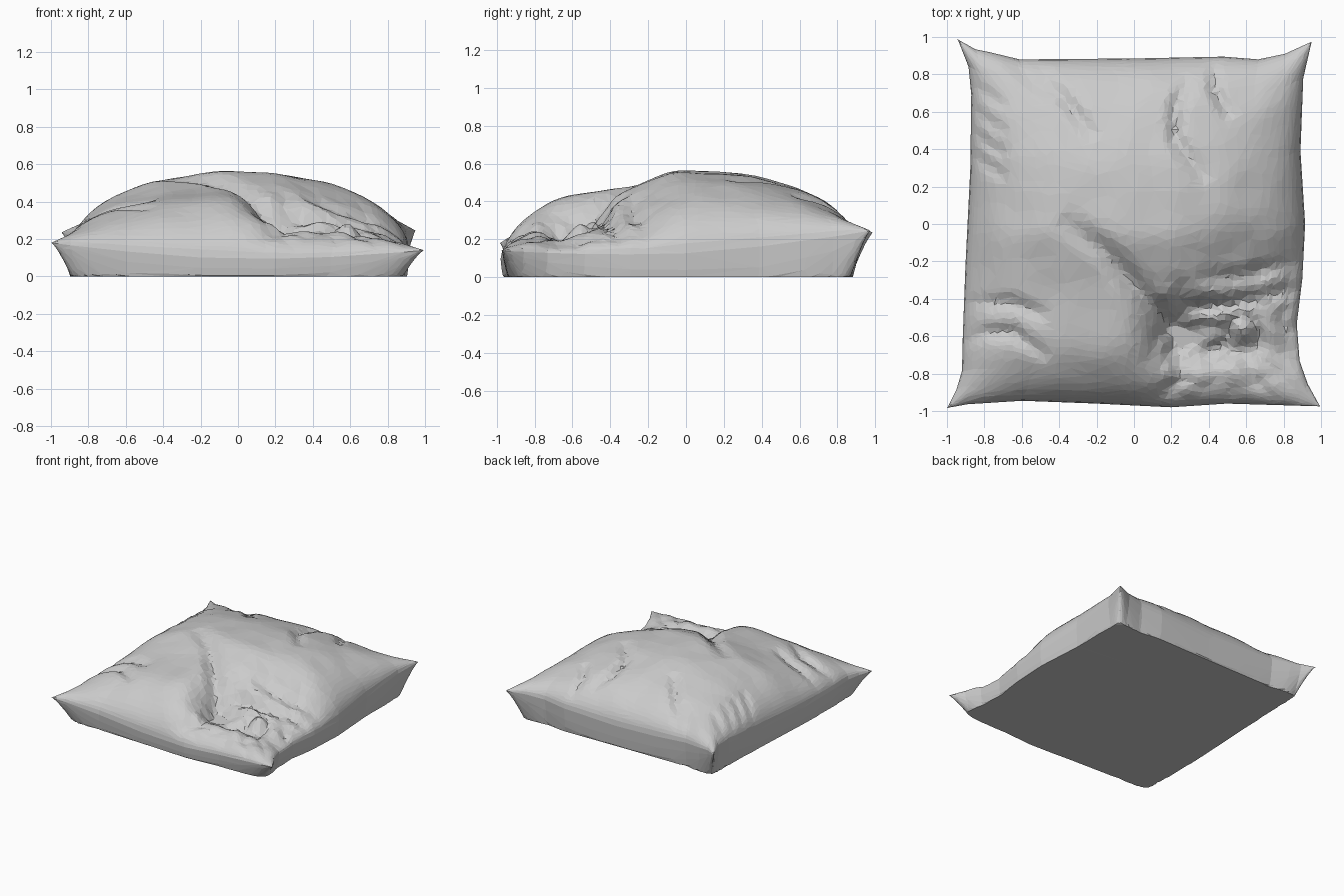
import bpy, bmesh, math, random
from mathutils import Vector, noise

if "Cube" in bpy.data.objects:
    bpy.data.objects.remove(bpy.data.objects["Cube"])

N = 90  # grid cells per side
random.seed(4)


def smooth(a, b, x):
    t = max(0.0, min(1.0, (x - a) / (b - a)))
    return t * t * (3 - 2 * t)


def curve(pts, t):
    for (a, p), (b, q) in zip(pts, pts[1:]):
        if t <= b:
            return p + (q - p) * (t - a) / (b - a)
    return pts[-1][1]


# plan outline of each edge: (parameter along edge, position)
LEFT = [(-1, -1), (-.9, -.95), (-.8, -.92), (-.6, -.915), (-.2, -.90), (.3, -.875),
        (.7, -.87), (.85, -.885), (1, -.945)]
RIGHT = [(-1, .995), (-.88, .93), (-.75, .885), (-.55, .87), (-.3, .90), (0, .915),
         (.4, .89), (.8, .905), (1, .95)]
FRONT = [(-1, -.985), (-.9, -.965), (-.6, -.945), (-.2, -.96), (.2, -.98), (.5, -.96), (1, -.975)]
BACK = [(-1, .99), (-.9, .935), (-.8, .915), (-.65, .88), (0, .885), (.5, .895),
        (.7, .88), (.85, .91), (1, .975)]

# folds: (path, width, depth), positive depth is a groove
FOLDS = [
    ([(-.40, .03), (-.15, -.15), (.05, -.38), (.22, -.58), (.3, -.66)], .06, .06),
    ([(.30, .80), (.22, .62), (.22, .45), (.40, .22)], .04, .04),
    ([(.43, .88), (.43, .72), (.52, .56)], .035, .04),
    ([(-.55, .88), (-.36, .65), (-.2, .45)], .04, .035),
    ([(-.68, .88), (-.42, .66)], .04, .025),
    ([(-.95, -.65), (-.8, -.58), (-.65, -.58), (-.45, -.72)], .04, .045),
    ([(-.95, -.42), (-.65, -.42), (-.45, -.5)], .04, .03),
    ([(1, -.16), (.7, -.25), (.35, -.3)], .045, .03),
    ([(1, -.33), (.55, -.42), (.2, -.48)], .045, .045),
    ([(.15, -.55), (.4, -.68), (.9, -.62)], .045, .025),
    ([(.25, -.5), (.5, -.5), (.8, -.58)], .04, -.02),
    ([(.08, -.97), (.25, -.83), (.2, -.6)], .045, .04),
    ([(.5, -.9), (.9, -.76)], .045, .025),
] + [([(-.92, y + .03), (-.68, y - .14)], .035, .025) for y in (.76, .62, .5, .38)]


def fold_height(x, y):
    p, h = Vector((x, y)), 0.0
    for path, w, depth in FOLDS:
        best, along, k = 9.0, 0.0, len(path) - 1
        for i, (a, b) in enumerate(zip(path, path[1:])):
            a, b = Vector(a), Vector(b)
            t = max(0, min(1, (p - a).dot(b - a) / (b - a).length_squared))
            d = (p - a.lerp(b, t)).length
            if d < best:
                best, along = d, (i + t) / k
        h -= depth * math.sin(math.pi * along) ** .6 * math.exp(-(best / w) ** 2)
    return h


def spread(s):
    s = 2 * s / N - 1
    return .75 * math.sin(s * math.pi / 2) + .25 * s


def point(i, j, top):
    # jitter inner points so the facets are irregular
    if top and 1 < i < N - 1 and 1 < j < N - 1:
        i += random.uniform(-.4, .4)
        j += random.uniform(-.4, .4)
    u, v = spread(i), spread(j)
    a, b = (u + 1) / 2, (v + 1) / 2
    x = curve(LEFT, v) * (1 - a) + curve(RIGHT, v) * a
    y = curve(FRONT, u) * (1 - b) + curve(BACK, u) * b
    corner = (.18 * (1 - a) + .14 * a) * (1 - b) + (.235 * (1 - a) + .245 * a) * b
    seam = corner - .065 * (1 - abs(u * v) ** 1.7)
    puff = max(0, 1 - abs(u) ** 1.95) ** .48 * max(0, 1 - abs(v) ** 2) ** .52
    if not top:
        # underside rolls in quickly to the flat base
        return x, y, seam * max(0, 1 - (6.5 * puff) ** 1.4)
    # collapsed front right corner and gentler slope above it
    slump = max(smooth(-.05, .35, x) * smooth(-.2, -.62, y) * (1 - .45 * smooth(-.66, -.86, y)),
                .5 * smooth(.15, .65, x) * smooth(.1, -.4, y))
    h = .425 * puff * (1 - .6 * slump)
    h -= .055 * puff * smooth(-.02, -.35, y) * smooth(-.75, -.4, y) * (1 - slump)
    dent = math.exp(-((x - .2) / .14) ** 2 - ((y + .58) / .12) ** 2)
    # crumpled cloth, strongest in the slumped corner
    n = abs(noise.noise(Vector((x * 6, y * 7, 3)))) - .2
    n2 = noise.noise(Vector((x * 5, y * 5, 8)))
    mask = min(1, puff * 1.6)
    h += mask * (fold_height(x, y) - .07 * dent + .11 * slump * n + .012 * n2)
    return x, y, seam + max(h, .1 * puff)


# pillow: puffed top and flat-based underside joined at the seam
bm = bmesh.new()
for top in (True, False):
    g = [[bm.verts.new(point(i, j, top)) for j in range(N + 1)] for i in range(N + 1)]
    for i in range(N):
        for j in range(N):
            q = [g[i][j], g[i + 1][j], g[i + 1][j + 1], g[i][j + 1]]
            bm.faces.new(q if top else q[::-1])
bmesh.ops.remove_doubles(bm, verts=bm.verts, dist=.0001)
mesh = bpy.data.meshes.new("pillow")
bm.to_mesh(mesh)
bm.free()
pillow = bpy.data.objects.new("pillow", mesh)
bpy.context.collection.objects.link(pillow)

# irregular flat facets
dec = pillow.modifiers.new("facets", 'DECIMATE')
dec.ratio = .14
